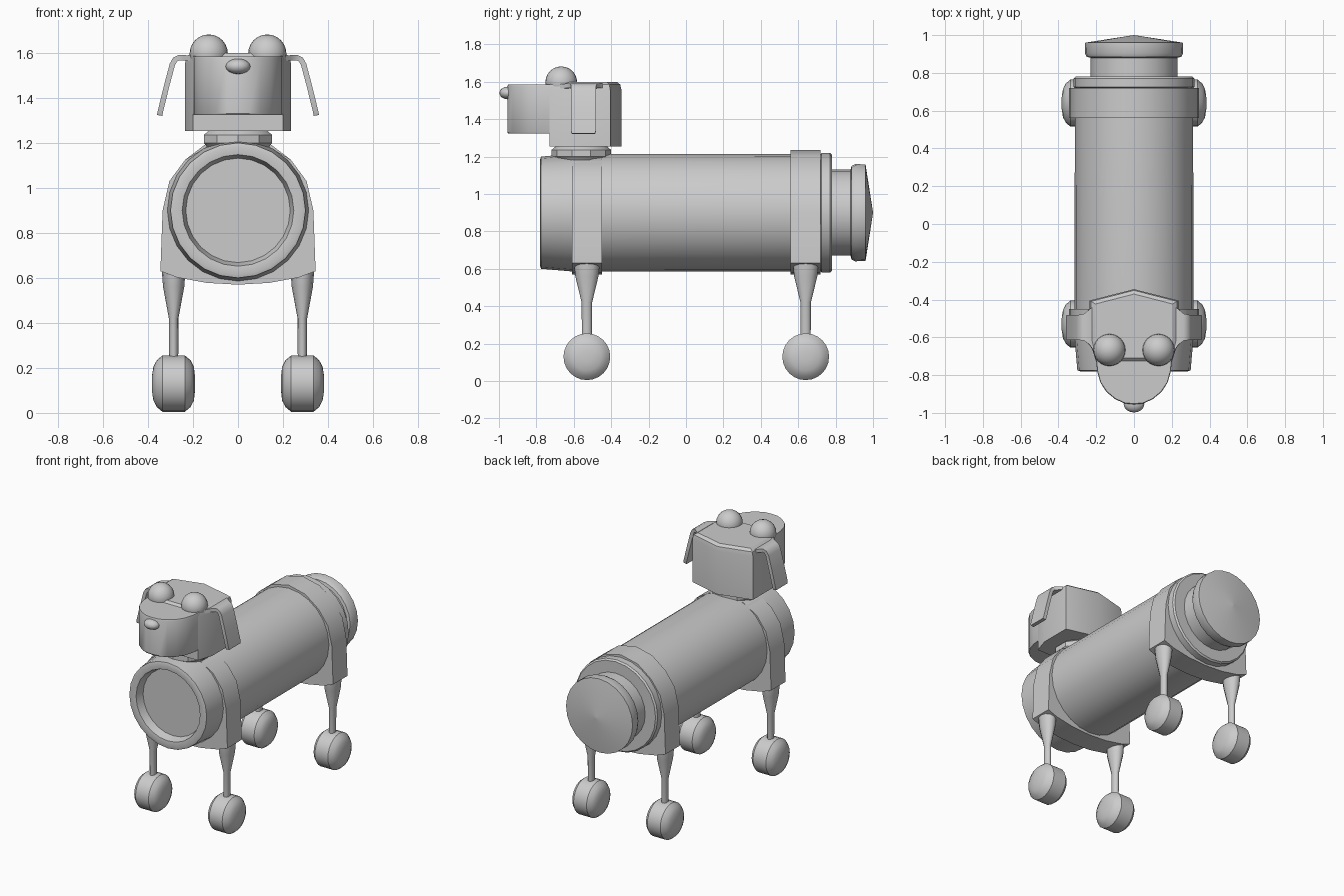
import bpy, bmesh, math
from mathutils import Vector, Matrix

if "Cube" in bpy.data.objects:
    bpy.data.objects.remove(bpy.data.objects["Cube"])


def finish(name, bm, angle=35):
    bmesh.ops.remove_doubles(bm, verts=bm.verts, dist=1e-5)
    bmesh.ops.recalc_face_normals(bm, faces=bm.faces)
    me = bpy.data.meshes.new(name)
    bm.to_mesh(me)
    bm.free()
    ob = bpy.data.objects.new(name, me)
    bpy.context.collection.objects.link(ob)
    bpy.ops.object.select_all(action='DESELECT')
    ob.select_set(True)
    bpy.context.view_layer.objects.active = ob
    if angle:
        bpy.ops.object.shade_smooth_by_angle(angle=math.radians(angle))
    return ob


def loft(bm, rings, cap=True):
    """Skin a list of equally sized closed rings of points."""
    vs = [[bm.verts.new(p) for p in r] for r in rings]
    n = len(vs[0])
    for a, b in zip(vs, vs[1:]):
        for i in range(n):
            j = (i + 1) % n
            bm.faces.new((a[i], a[j], b[j], b[i]))
    if cap:
        bm.faces.new(vs[0])
        bm.faces.new(vs[-1])


def lathe(name, profile, axis, centre, n, squash=1.0, angle=35):
    """profile: (position along axis, radius) pairs."""
    bm = bmesh.new()
    c = Vector(centre)
    rings = []
    for t, r in profile:
        ring = []
        for k in range(n):
            a = 2 * math.pi * k / n
            u, v = r * math.sin(a), r * math.cos(a)
            p = {'x': (t, u, v), 'y': (u, t, v), 'z': (u * squash, v, t)}[axis]
            ring.append(c + Vector(p))
        rings.append(ring)
    loft(bm, rings)
    return finish(name, bm, angle)


def ball(name, centre, size, seg=24):
    bm = bmesh.new()
    bmesh.ops.create_uvsphere(bm, u_segments=seg, v_segments=seg // 2, radius=1,
                              matrix=Matrix.Translation(centre) @ Matrix.Diagonal((*size, 1)))
    return finish(name, bm, 60)


def mirrored(half):
    return half + [(-x, y) for x, y in reversed(half) if x > 1e-6]


# Barrel body with a recessed front and a narrower tail cap
lathe('body', [(-0.72, 0.0), (-0.72, 0.232), (-0.775, 0.248), (-0.78, 0.285),
               (-0.775, 0.30), (-0.60, 0.315), (0.72, 0.313), (0.725, 0.32),
               (0.77, 0.32), (0.78, 0.31), (0.78, 0.0)], 'y', (0, 0, 0.9), 24)
lathe('tail_cap', [(0.76, 0.23), (0.88, 0.23), (0.885, 0.25), (0.905, 0.26),
                   (0.96, 0.258), (1.0, 0.001)], 'y', (0, 0, 0.9), 24)

# Collars that wrap the body and carry the legs
for name, y0, y1, top in (('front_collar', -0.61, -0.45, 1.218),
                          ('rear_collar', 0.56, 0.72, 1.235)):
    outline = mirrored([(0, top), (0.13, top - 0.03), (0.235, 1.125), (0.305, 1.03),
                        (0.335, 0.90), (0.345, 0.63), (0.27, 0.602),
                        (0.14, 0.578), (0, 0.57)])
    bm = bmesh.new()
    loft(bm, [[(x, y, z) for x, z in outline] for y in (y0, y1)])
    finish(name, bm, 30)

# Legs and wheels
for end, y in (('front', -0.53), ('rear', 0.64)):
    for side, s in (('left', 1), ('right', -1)):
        lathe(f'{end}_{side}_leg', [(0.66, 0.072), (0.61, 0.067), (0.56, 0.062),
                                    (0.42, 0.028), (0.13, 0.026)],
              'z', (s * 0.286, y, 0), 12, 0.76, 40)
        wheel = [(-0.095, 0.03), (-0.09, 0.075), (-0.075, 0.104), (-0.05, 0.125),
                 (0.05, 0.125), (0.075, 0.104), (0.09, 0.075), (0.097, 0.03)]
        lathe(f'{end}_{side}_wheel', [(s * t, r) for t, r in wheel],
              'x', (s * 0.286, y, 0.13), 24, 1, 30)

# Neck
lathe('neck', [(1.13, 0.12), (1.19, 0.15), (1.2, 0.16), (1.235, 0.16), (1.26, 0.13)],
      'z', (0, -0.56, 0), 10, 1, 30)

# Head: six-sided plan with pointed back and chamfered top
plan = mirrored([(0, -0.73), (0.2, -0.73), (0.235, -0.62), (0.235, -0.405), (0, -0.345)])
bm = bmesh.new()
loft(bm, [[(x * f, -0.56 + (y + 0.56) * g, z) for x, y in plan]
          for z, f, g in ((1.253, 1, 1), (1.555, 1, 1), (1.585, 0.97, 0.97), (1.6, 0.87, 0.88))])
finish('head', bm, 30)

# Muzzle: rounded front
half = [(0, -0.955), (0.05, -0.95), (0.1, -0.927), (0.145, -0.89), (0.178, -0.84),
        (0.195, -0.78), (0.203, -0.70)]
plan = mirrored(half)
bm = bmesh.new()
loft(bm, [[(x * f, -0.7 + (y + 0.7) * f, z) for x, y in plan]
          for z, f in ((1.323, 0.98), (1.33, 1), (1.575, 1), (1.585, 0.985))])
finish('muzzle', bm, 35)
ball('nose', (0, -0.953, 1.54), (0.055, 0.045, 0.034), 16)

# Eyes and drooping strap ears, flared where they leave the head
for side, s in (('left', 1), ('right', -1)):
    ball(f'{side}_eye', (s * 0.13, -0.667, 1.597), (0.085, 0.085, 0.085))
    # centre line x, z, then front and back edge y
    path = [(0.19, 1.572, -0.71, -0.42), (0.235, 1.578, -0.64, -0.45),
            (0.262, 1.579, -0.617, -0.475), (0.28, 1.57, -0.615, -0.48),
            (0.292, 1.548, -0.615, -0.482), (0.318, 1.45, -0.615, -0.482),
            (0.346, 1.335, -0.615, -0.482), (0.348, 1.322, -0.61, -0.487)]
    bm = bmesh.new()
    rings = []
    for i, (x, z, ya, yb) in enumerate(path):
        p, q = path[max(i - 1, 0)], path[min(i + 1, len(path) - 1)]
        d = Vector((q[0] - p[0], q[1] - p[1])).normalized() * 0.012
        nx, nz = -d.y, d.x
        rings.append([(s * (x + nx), ya, z + nz), (s * (x + nx), yb, z + nz),
                      (s * (x - nx), yb, z - nz), (s * (x - nx), ya, z - nz)])
    loft(bm, rings)
    finish(f'{side}_ear', bm, 40)
